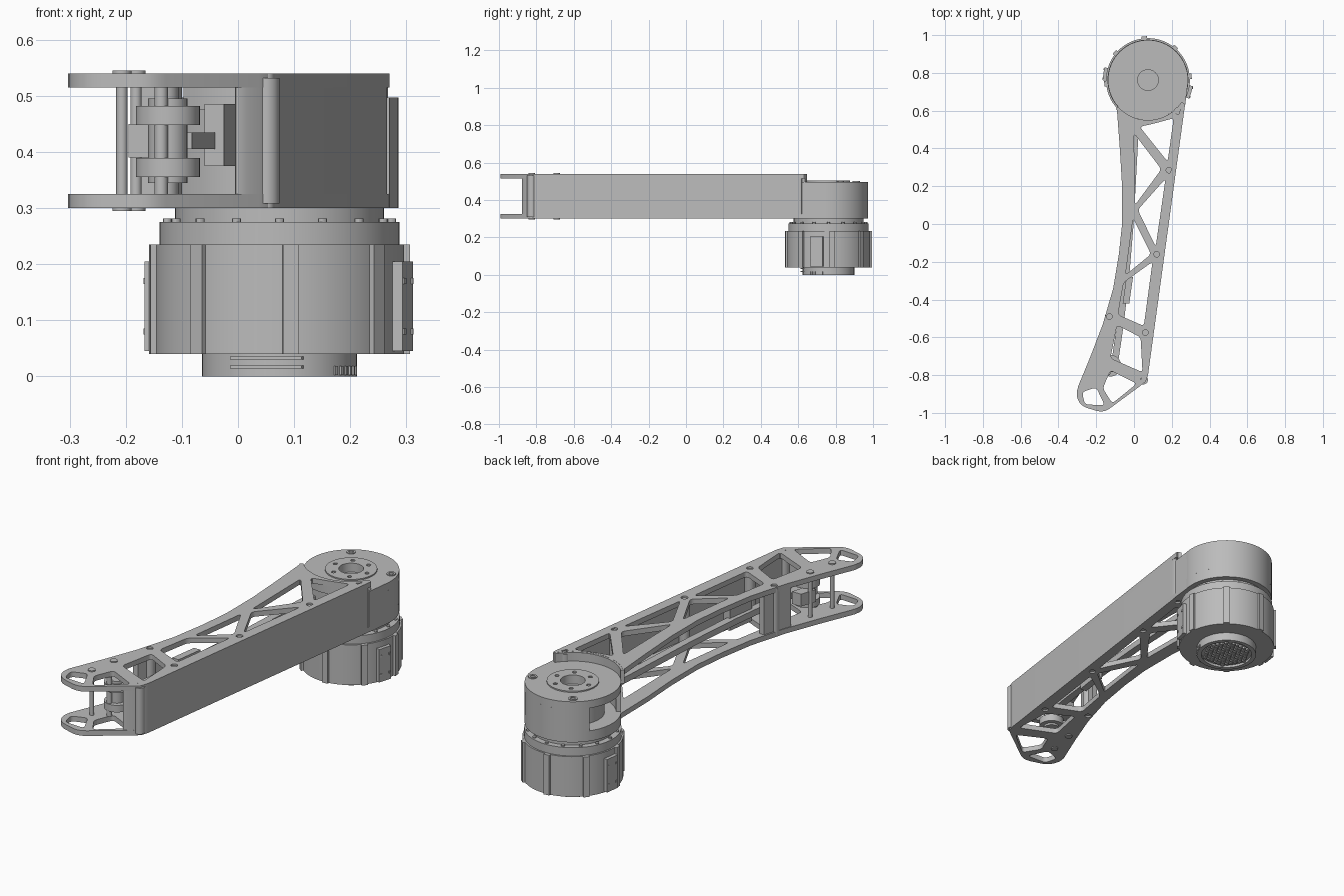
import bpy
import bmesh
from math import sin, cos, radians, hypot
from mathutils import Vector

cube = bpy.data.objects.get("Cube")
if cube:
    bpy.data.objects.remove(cube, do_unlink=True)

GREY = (0.5, 0.5, 0.5, 1)
metal = bpy.data.materials.new("satin_grey")
metal.use_nodes = True
metal.diffuse_color = GREY
metal.node_tree.nodes["Principled BSDF"].inputs["Base Color"].default_value = GREY

HUB = (0.074, 0.762)            # axis of the motor joint
BASE, TOP, SHEET = 0.30, 0.54, 0.025
FLOOR, CEILING = BASE + SHEET, TOP - SHEET


def finish(name, mesh):
    """Link a mesh with smooth shading that keeps hard edges."""
    mesh.materials.clear()
    mesh.materials.append(metal)
    for poly in mesh.polygons:
        poly.use_smooth = True
    mesh.set_sharp_from_angle(angle=radians(30))
    obj = bpy.data.objects.new(name, mesh)
    bpy.context.collection.objects.link(obj)
    return obj


def arc(radius, start, end, steps=24, centre=HUB):
    span = [radians(start + (end - start) * i / steps) for i in range(steps + 1)]
    return [(centre[0] + radius * cos(a), centre[1] + radius * sin(a)) for a in span]


def circle(radius, centre=HUB, steps=24):
    return arc(radius, 0, 360, steps, centre)[:-1]


def rounded(points, radius):
    """Replace every corner with a small curve."""
    result = []
    for i, point in enumerate(points):
        p = Vector(point)
        before, after = Vector(points[i - 1]) - p, Vector(points[(i + 1) % len(points)]) - p
        a = p + before.normalized() * min(radius, before.length * 0.45)
        b = p + after.normalized() * min(radius, after.length * 0.45)
        for k in range(6):
            t = k / 5
            result.append(tuple(a * (1 - t) ** 2 + p * 2 * t * (1 - t) + b * t ** 2))
    return result


def prism(name, outline, low, high, holes=()):
    """Extrude a flat outline, with optional holes, between two heights."""
    curve = bpy.data.curves.new(name, "CURVE")
    curve.dimensions = "2D"
    curve.fill_mode = "BOTH"
    curve.extrude = (high - low) / 2
    for loop in [outline, *holes]:
        spline = curve.splines.new("POLY")
        spline.points.add(len(loop) - 1)
        for target, (x, y) in zip(spline.points, loop):
            target.co = (x, y, 0, 1)
        spline.use_cyclic_u = True
    helper = bpy.data.objects.new(name, curve)
    bpy.context.collection.objects.link(helper)
    graph = bpy.context.evaluated_depsgraph_get()
    mesh = bpy.data.meshes.new_from_object(helper.evaluated_get(graph))
    bpy.data.objects.remove(helper, do_unlink=True)
    bm = bmesh.new()
    bm.from_mesh(mesh)
    bmesh.ops.remove_doubles(bm, verts=bm.verts, dist=0.00005)
    bmesh.ops.translate(bm, verts=bm.verts, vec=(0, 0, (low + high) / 2))
    bmesh.ops.recalc_face_normals(bm, faces=bm.faces)
    bm.to_mesh(mesh)
    bm.free()
    return finish(name, mesh)


def lathe(name, profile, centre=HUB, steps=64):
    """Spin a radius/height profile about a vertical axis."""
    bm = bmesh.new()
    verts = [bm.verts.new((r, 0, z)) for r, z in profile]
    edges = [bm.edges.new(pair) for pair in zip(verts, verts[1:])]
    bmesh.ops.spin(bm, geom=verts + edges, cent=(0, 0, 0), axis=(0, 0, 1),
                   angle=radians(360), steps=steps)
    bmesh.ops.remove_doubles(bm, verts=bm.verts, dist=0.00005)
    bmesh.ops.recalc_face_normals(bm, faces=bm.faces)
    bmesh.ops.translate(bm, verts=bm.verts, vec=(*centre, 0))
    mesh = bpy.data.meshes.new(name)
    bm.to_mesh(mesh)
    bm.free()
    return finish(name, mesh)


def rod(name, centre, radius, low, high, steps=24):
    return lathe(name, [(0, low), (radius, low), (radius, high), (0, high)], centre, steps)


def polar_block(name, angle, inner, outer, width, low, high):
    """Box standing on the motor rim at the given angle."""
    out = Vector((cos(radians(angle)), sin(radians(angle))))
    side = Vector((-out.y, out.x)) * width / 2
    c = Vector(HUB)
    corners = [c + out * inner - side, c + out * outer - side,
               c + out * outer + side, c + out * inner + side]
    return prism(name, [tuple(p) for p in corners], low, high)


# Arm plates: curved left rail, straight right rail, triangular truss openings
left_edge = [(-0.075, 0.4), (-0.063, 0.2), (-0.063, 0), (-0.08, -0.16), (-0.11, -0.34),
             (-0.165, -0.53), (-0.23, -0.7), (-0.3, -0.87)]
nose = rounded([(-0.23, -0.7), (-0.31, -0.9), (-0.28, -0.965), (-0.16, -1.0),
                (0.07, -0.83), (0.27, 0.63)], 0.04)[6:-6]
openings = [
    [(0.03, 0.515), (0.1, 0.53), (0.21, 0.56), (0.178, 0.33)],
    [(0.0, 0.48), (0.005, 0.1), (0.145, 0.29)],
    [(0.167, 0.24), (0.115, -0.12), (0.02, 0.075)],
    [(-0.005, 0.03), (0.09, -0.16), (-0.045, -0.27)],
    [(0.098, -0.2), (0.052, -0.54), (-0.085, -0.48), (-0.055, -0.31)],
    [(0.035, -0.6), (0.045, -0.785), (-0.125, -0.71), (-0.09, -0.535)],
    [(-0.125, -0.775), (0.015, -0.845), (-0.115, -0.95), (-0.165, -0.87)],
    [(-0.275, -0.89), (-0.2, -0.865), (-0.155, -0.96), (-0.26, -0.955)],
]
bosses = [(0.185, 0.285), (0.12, -0.16), (0.06, -0.575), (0.05, -0.825),
          (-0.13, -0.49), (0.235, 0.595)]
cutouts = [rounded(loop, 0.02) for loop in openings]
cutouts += [circle(0.015, boss, 16) for boss in bosses]
for name, low, high, reach in (("top_plate", CEILING, TOP, 0.222),
                               ("bottom_plate", BASE, FLOOR, 0.205)):
    inner_end = [(0.27, 0.63)] + arc(reach, 327, 222)
    prism(name, left_edge + nose + inner_end, low, high, cutouts)
for boss in bosses:
    rod("screw_post", boss, 0.024, BASE + 0.008, TOP - 0.008)

# Solid right wall wrapping round the nose, and its blend into the joint
prism("side_wall", rounded([(0.27, 0.63), (0.07, -0.83), (-0.005, -0.885),
                            (-0.005, -0.855), (0.045, -0.82), (0.238, 0.6)], 0.04),
      BASE, TOP)
prism("wall_blend", [(0.27, 0.62), (0.284, 0.74), (0.2, 0.75), (0.2, 0.62)], BASE, 0.497)
prism("left_panel", [(-0.125, -0.42), (-0.172, -0.56), (-0.145, -0.56), (-0.1, -0.42)],
      FLOOR, CEILING)
prism("joint_rim", arc(0.212, 222, 327) + arc(0.23, 327, 222), 0.475, TOP - 0.001)

# Joint housing with a side window
rod("housing_floor", HUB, 0.212, BASE, 0.35, 64)
prism("housing_shell", arc(0.212, 215, 505, 56) + arc(0.19, 505, 215, 56), 0.35, 0.46)
rod("housing_core", HUB, 0.14, 0.35, 0.46, 48)
prism("housing_lid", circle(0.212, steps=64), 0.46, 0.497, [circle(0.055)])
bolt_holes = [circle(0.01, p, 12) for p in circle(0.085, steps=6)]
prism("output_flange", circle(0.115, steps=48), 0.497, 0.503, [circle(0.055)] + bolt_holes)
for spot in ((0.245, 0.825), (-0.03, 0.91)):
    prism("housing_screw", circle(0.02, spot), 0.497, 0.501, [circle(0.011, spot, 12)])

# Motor body with neck, cap, ribs and cable covers
lathe("motor_body", [(0, 0.04), (0.222, 0.04), (0.222, 0.235), (0.214, 0.235),
                     (0.214, 0.275), (0.186, 0.275), (0.186, 0.31), (0, 0.31)])
for k in range(8):
    polar_block("motor_rib", 5 + 45 * k, 0.2, 0.232, 0.028, 0.04, 0.235)
for p in circle(0.2, steps=16):
    rod("cap_bolt", p, 0.008, 0.27, 0.281, 12)
for angle in (-16, 172):
    polar_block("cable_cover", angle, 0.2, 0.238, 0.068, 0.045, 0.205)
    for shift in (-6, 6):
        for z in (0.08, 0.17):
            polar_block("cover_screw", angle + shift, 0.2, 0.242, 0.01, z - 0.005, z + 0.005)

# Base connector with a honeycomb vent
lathe("base_ring", [(0.138, 0.045), (0.138, 0), (0.118, 0), (0.118, 0.012), (0, 0.012)])
pitch = 0.021
for row in range(-5, 6):
    for col in range(-6, 7):
        x, y = (col + row % 2 / 2) * pitch, row * pitch * 0.87
        if hypot(x, y) < 0.108:
            rod("vent_cell", (HUB[0] + x, HUB[1] + y), 0.0095, 0.002, 0.015, 6)
for k in range(6):
    polar_block("cooling_tooth", 316 + 6 * k, 0.12, 0.142, 0.006, 0.002, 0.018)
for z in (0.014, 0.03):
    polar_block("port_rail", 260, 0.1, 0.142, 0.13, z, z + 0.005)

# Linkage running inside the arm
link = [(0.01, 0.56), (-0.02, 0), (-0.045, -0.3), (-0.075, -0.55), (-0.1, -0.72)]
prism("link_bar", [(x - 0.018, y) for x, y in link] + [(x + 0.018, y) for x, y in link[::-1]],
      0.405, 0.435)
prism("link_clevis", [(-0.06, -0.42), (-0.025, -0.42), (-0.005, -0.28), (-0.04, -0.28)],
      0.375, 0.485)

# Front pulleys, pivot pins and bolt heads
pivot = (-0.125, -0.75)
for z in (0.355, 0.448):
    rod("pulley", pivot, 0.057, z, z + 0.034, 40)
rod("pulley_hub", pivot, 0.035, 0.345, 0.495)
rod("pulley_pin", (-0.137, -0.79), 0.012, FLOOR, CEILING)
prism("pulley_block", [(-0.195, -0.72), (-0.145, -0.72), (-0.12, -0.64), (-0.17, -0.64)],
      0.39, 0.45)
for spot in ((-0.207, -0.825), (-0.182, -0.692)):
    rod("cross_rod", spot, 0.01, BASE, TOP)
    rod("rod_head", spot, 0.017, TOP - 0.002, TOP + 0.005)
    rod("rod_foot", spot, 0.017, BASE - 0.005, BASE + 0.002)
